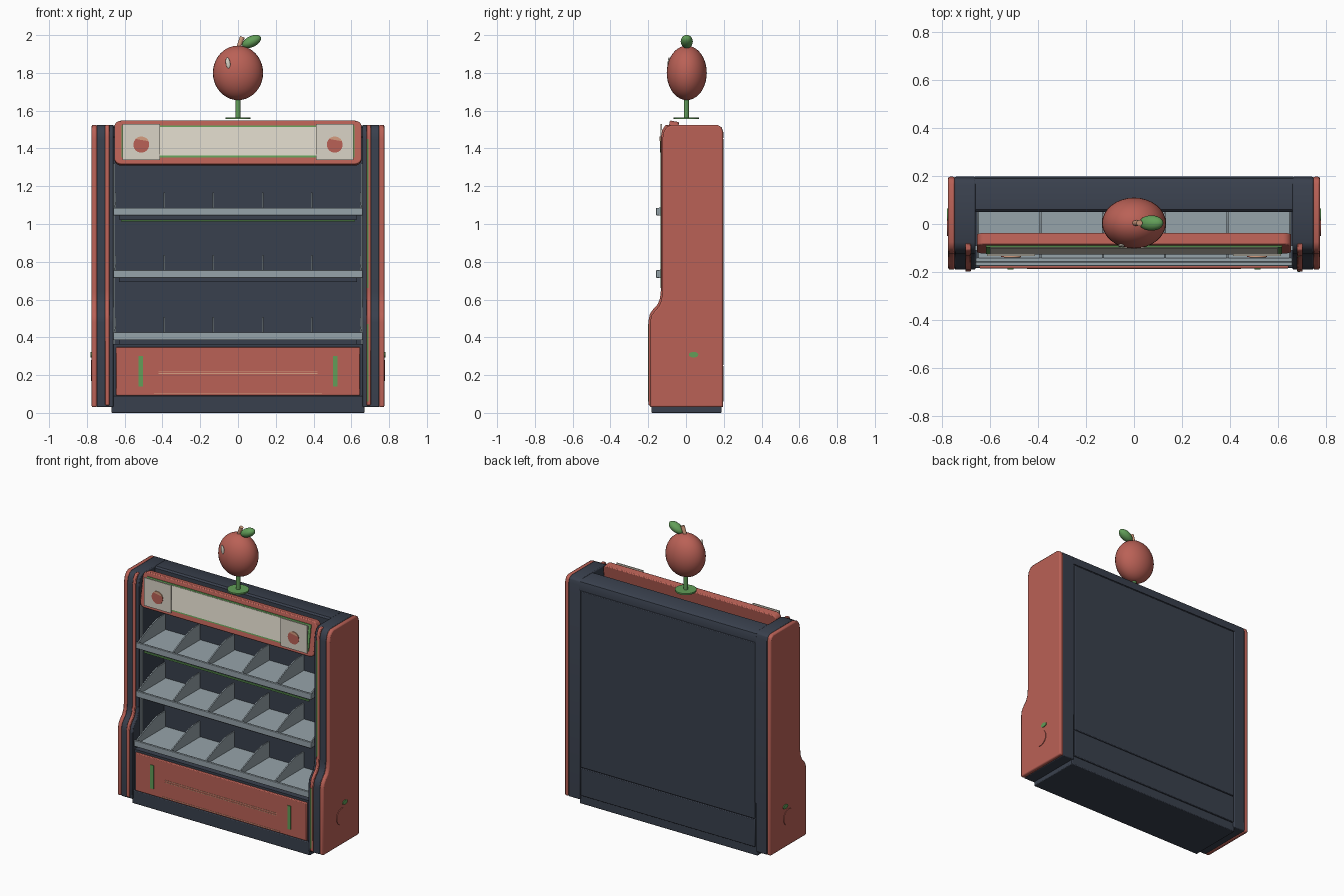
import bpy, bmesh, math
from mathutils import Vector

if "Cube" in bpy.data.objects:
    bpy.data.objects.remove(bpy.data.objects["Cube"], do_unlink=True)

parts = []


def material(name, r, g, b):
    """Flat colour, given as 0-255 display values and stored linear."""
    lin = [((c / 255 + 0.055) / 1.055) ** 2.4 for c in (r, g, b)] + [1]
    m = bpy.data.materials.new(name)
    m.use_nodes = True
    m.diffuse_color = lin
    node = m.node_tree.nodes["Principled BSDF"]
    node.inputs["Base Color"].default_value = lin
    node.inputs["Roughness"].default_value = 0.7
    return m


RED = material("coral red", 186, 97, 86)
DARK = material("slate", 57, 64, 77)
CREAM = material("cream", 218, 212, 198)
GREY = material("shelf grey", 150, 163, 170)
GREEN = material("leaf green", 98, 158, 88)
TAN = material("tan", 214, 158, 128)


def finish(name, bm, mat, bevel=0):
    bmesh.ops.recalc_face_normals(bm, faces=bm.faces)
    mesh = bpy.data.meshes.new(name)
    bm.to_mesh(mesh)
    bm.free()
    mesh.materials.append(mat)
    ob = bpy.data.objects.new(name, mesh)
    bpy.context.collection.objects.link(ob)
    if bevel:
        mod = ob.modifiers.new("Bevel", "BEVEL")
        mod.width, mod.segments, mod.limit_method = bevel, 2, "ANGLE"
        mod.angle_limit = math.radians(40)
    parts.append(ob)
    return ob


def prism(name, outline, lo, hi, mat, axis="x", bevel=0):
    """Extrude a (y, z) outline along x, or an (x, z) outline along y."""
    bm = bmesh.new()
    at = (lambda p, d: (d, p[0], p[1])) if axis == "x" else (lambda p, d: (p[0], d, p[1]))
    face = bm.faces.new([bm.verts.new(at(p, lo)) for p in outline])
    ext = bmesh.ops.extrude_face_region(bm, geom=[face])
    step = Vector(at((0, 0), hi - lo))
    bmesh.ops.translate(bm, vec=step, verts=[v for v in ext["geom"] if isinstance(v, bmesh.types.BMVert)])
    return finish(name, bm, mat, bevel)


def box(name, x, y, z, mat, bevel=0):
    corners = [(y[0], z[0]), (y[1], z[0]), (y[1], z[1]), (y[0], z[1])]
    return prism(name, corners, x[0], x[1], mat, bevel=bevel)


def ellipse(cx, cz, rx, rz, start=0, end=360, n=28):
    arc = [math.radians(start + (end - start) * i / n) for i in range(n + (end - start < 360))]
    return [(cx + rx * math.cos(a), cz + rz * math.sin(a)) for a in arc]


def ball(name, loc, size, mat, tilt=0):
    bm = bmesh.new()
    bmesh.ops.create_uvsphere(bm, u_segments=32, v_segments=20, radius=1)
    bmesh.ops.scale(bm, vec=size, verts=bm.verts)
    ob = finish(name, bm, mat)
    ob.location, ob.rotation_euler.y = loc, tilt
    return ob


def rod(name, loc, r1, r2, height, mat, tilt=0):
    bm = bmesh.new()
    bmesh.ops.create_cone(bm, cap_ends=True, segments=24, radius1=r1, radius2=r2, depth=height)
    ob = finish(name, bm, mat)
    ob.location, ob.rotation_euler.y = loc, tilt
    return ob


# Side walls: stepped front edge, rounded top corners
front_edge = [(-0.19, 0.03), (-0.19, 0.48), (-0.183, 0.515), (-0.165, 0.54), (-0.142, 0.565),
              (-0.13, 0.595), (-0.125, 0.64), (-0.125, 1.45), (-0.117, 1.49), (-0.1, 1.515)]
wall = front_edge + [(-0.075, 1.525), (0.165, 1.525), (0.188, 1.513), (0.197, 1.485), (0.197, 0.03)]
strip = [(y - 0.008, z + 0.01) for y, z in front_edge] + [(y + 0.02, z + 0.01) for y, z in reversed(front_edge)]

for side, s in (("left", 1), ("right", -1)):
    def span(a, b):
        return sorted((s * a, s * b))
    prism(side + "_wall", wall, *span(0.66, 0.748), DARK, bevel=0.006)
    prism(side + "_outer_panel", wall, *span(0.746, 0.775), RED, bevel=0.008)
    prism(side + "_front_trim", strip, *span(0.68, 0.703), RED, bevel=0.004)
    box(side + "_shelf_rail", span(0.652, 0.661), (-0.11, -0.09), (0.35, 1.32), GREY)
    # Fruit relief on the outer panel
    prism(side + "_fruit_relief", ellipse(0.005, 0.225, 0.055, 0.055), *span(0.774, 0.779), RED)
    prism(side + "_leaf_relief", ellipse(0.04, 0.308, 0.025, 0.015), *span(0.774, 0.78), GREEN)
    # Drawer handles
    box(side + "_handle", span(0.503, 0.528), (-0.189, -0.18), (0.14, 0.3), GREEN)

# Thin light lines on the left trim
for name, pos, zs in (("lower", -0.2, (0.06, 0.47)), ("upper", -0.135, (0.66, 1.45))):
    box(name + "_trim_light", (0.682, 0.692), (pos, pos + 0.006), zs, GREEN)

# Cabinet body
box("plinth", (-0.67, 0.67), (-0.183, 0.188), (0, 0.09), DARK, 0.005)
box("lower_cabinet", (-0.665, 0.665), (-0.172, 0.19), (0.08, 0.365), DARK)
box("back_panel", (-0.665, 0.665), (0.145, 0.192), (0.36, 1.5), DARK)
box("rear_upper_cover", (-0.655, 0.655), (0.18, 0.199), (0.252, 1.45), DARK, 0.004)
box("rear_lower_cover", (-0.655, 0.655), (0.18, 0.199), (0.06, 0.248), DARK, 0.004)
top = [(0.05, 1.46), (0.05, 1.512), (0.06, 1.522), (0.17, 1.522), (0.19, 1.51), (0.198, 1.485), (0.198, 1.455)]
prism("top_cover", top, -0.665, 0.665, DARK)

# Drawer front
box("drawer_front", (-0.645, 0.645), (-0.185, -0.165), (0.092, 0.35), RED, 0.005)
for height, half in ((0.208, 0.42), (0.221, 0.42), (0.104, 0.445)):
    box("drawer_line", (-half, half), (-0.187, -0.184), (height - 0.002, height + 0.002), TAN)

# Three shelves with lips and sloped dividers
for level, z, lip in (("lower", 0.385, -0.175), ("middle", 0.715, -0.158), ("upper", 1.045, -0.158)):
    box(level + "_shelf", (-0.655, 0.655), (lip + 0.015, 0.146), (z, z + 0.016), GREY)
    box(level + "_shelf_lip", (-0.66, 0.66), (lip, lip + 0.016), (z, z + 0.041), GREY, 0.003)
    box(level + "_shelf_support", (-0.63, 0.63), (-0.12, 0.146), (z - 0.022, z + 0.002), DARK)
    divider = [(lip + 0.016, z + 0.01), (0.146, z + 0.01), (0.146, z + 0.122), (0.075, z + 0.122),
               (0.03, z + 0.114), (-0.04, z + 0.088), (lip + 0.016, z + 0.041)]
    for i in range(6):
        x = -0.65 + 0.26 * i
        prism(level + "_divider", divider, x - 0.004, x + 0.004, GREY)
box("shelf_light", (-0.62, 0.62), (-0.125, -0.117), (1.012, 1.022), GREEN)

# Header sign, leaning back
pivot, lean = (0, -0.105, 1.4325), -math.radians(9.5)
w, h, r = 0.655, 0.117, 0.035
outline = []
for sx, sz, a in ((1, 1, 0), (-1, 1, 90), (-1, -1, 180), (1, -1, 270)):
    outline += ellipse(sx * (w - r), sz * (h - r), r, r, a, a + 90, 6)
sign = [prism("sign_board", outline, 0, 0.05, RED, "y", 0.006),
        box("sign_border", (-0.617, 0.617), (-0.006, 0.002), (-0.082, 0.09), GREEN),
        box("sign_face", (-0.6, 0.6), (-0.01, 0), (-0.073, 0.081), CREAM)]
for ob in sign:
    ob.location, ob.rotation_euler.x = pivot, lean

# Upright end plates with painted fruit
for s in (-1, 1):
    cx = s * 0.512
    box("sign_end_plate", (cx - 0.1, cx + 0.1), (-0.134, -0.126), (1.34, 1.53), CREAM)
    prism("plate_fruit", ellipse(cx, 1.42, 0.042, 0.042), -0.137, -0.133, RED, "y")
    prism("plate_fruit_top", ellipse(cx, 1.42, 0.043, 0.043, 25, 135), -0.139, -0.133, TAN, "y")

# Fruit ornament on a post
rod("post_foot", (0, 0.002, 1.56), 0.067, 0.067, 0.01, GREEN)
rod("post", (0, 0.002, 1.61), 0.013, 0.013, 0.11, GREEN)
ball("fruit", (0, 0.004, 1.8), (0.133, 0.106, 0.144), RED)
rod("stem", (0.012, 0.004, 1.96), 0.011, 0.013, 0.065, TAN, 0.35)
ball("leaf", (0.072, 0.004, 1.966), (0.054, 0.032, 0.029), GREEN, -0.45)
ball("fruit_highlight", (-0.053, -0.09, 1.852), (0.012, 0.007, 0.03), CREAM, -0.15)

# Smooth the round parts, keep the edges sharp
bpy.ops.object.select_all(action="DESELECT")
for ob in parts:
    ob.select_set(True)
bpy.context.view_layer.objects.active = parts[0]
bpy.ops.object.shade_smooth_by_angle(angle=math.radians(35))
